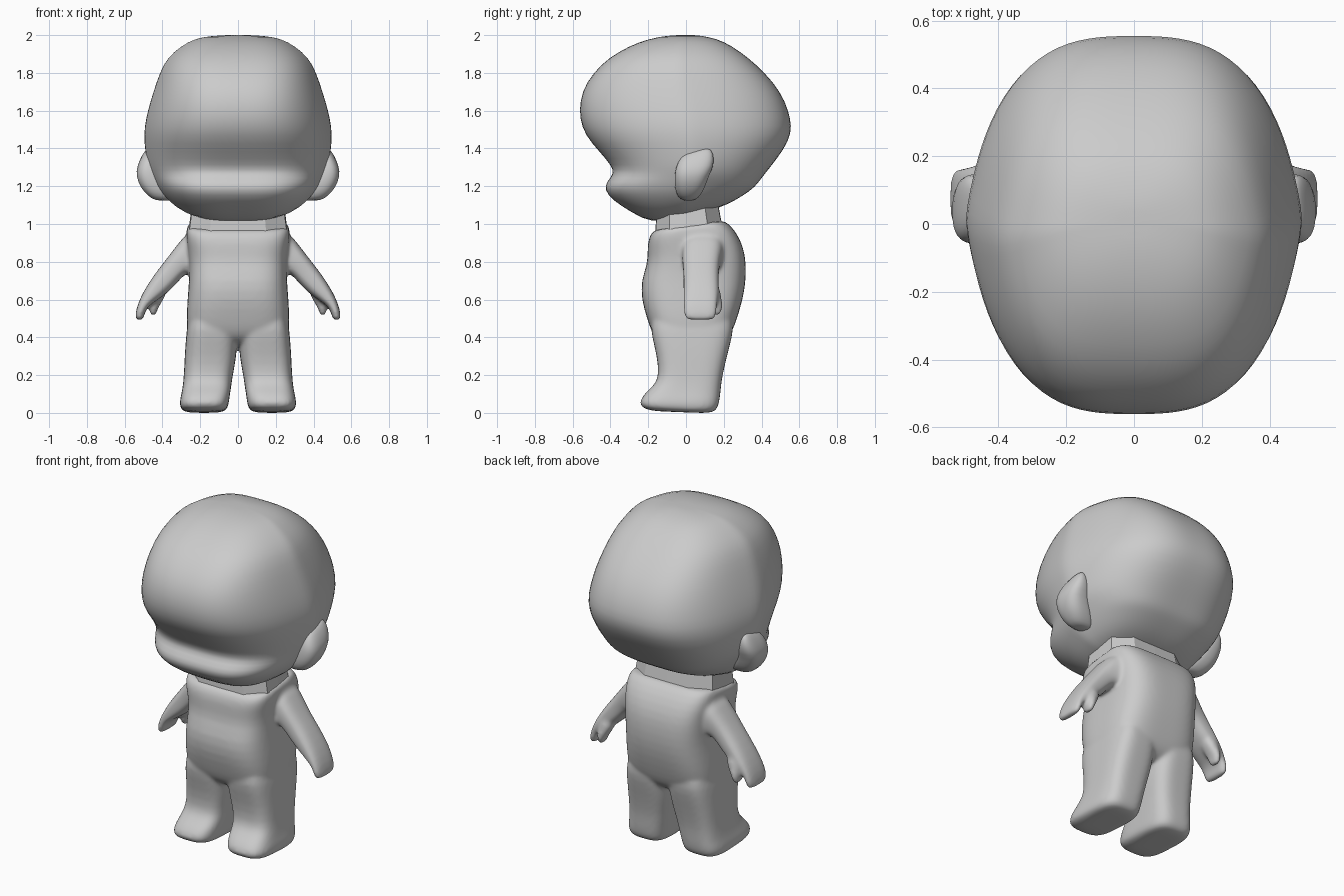
import bpy, bmesh, math
from mathutils import Vector


def loft(name, rings, sides=32, mirror=False, smooth=True, pinch=0.0):
    """Skin rings of (end_a, end_b, half_width_vector, squareness); close both ends.
    pinch narrows each ring towards its two ends."""
    bm = bmesh.new()
    loops = []
    for a, b, w, n in rings:
        a, b, w = Vector(a), Vector(b), Vector(w)
        mid, u = (a + b) / 2, (a - b) / 2
        loop = []
        for i in range(sides):
            t = 2 * math.pi * i / sides
            c, s = math.cos(t), math.sin(t)
            r = (abs(c) ** n + abs(s) ** n) ** (-1 / n)
            loop.append(bm.verts.new(mid + u * c * r + w * s * r * (1 - pinch * abs(c * r))))
        loops.append(loop)
    for p, q in zip(loops, loops[1:]):
        for i in range(sides):
            j = (i + 1) % sides
            bm.faces.new((p[i], p[j], q[j], q[i]))
    for loop in (loops[0], loops[-1]):
        tip = bm.verts.new(sum((v.co for v in loop), Vector()) / sides)
        for i in range(sides):
            bm.faces.new((loop[i], loop[(i + 1) % sides], tip))
    bmesh.ops.recalc_face_normals(bm, faces=bm.faces)
    for f in bm.faces:
        f.smooth = smooth
    mesh = bpy.data.meshes.new(name)
    bm.to_mesh(mesh)
    bm.free()
    ob = bpy.data.objects.new(name, mesh)
    bpy.context.collection.objects.link(ob)
    if mirror:
        ob.modifiers.new("Mirror", 'MIRROR').use_mirror_merge = False
    if smooth:
        sub = ob.modifiers.new("Subdivision", 'SUBSURF')
        sub.levels = sub.render_levels = 1
    return ob


def side_rings(table):
    """Rows: front y, front z, back y, back z, centre x, half width, squareness."""
    return [((x, fy, fz), (x, by, bz), (hw, 0, 0), n)
            for fy, fz, by, bz, x, hw, n in table]


def limb_rings(table):
    """Rows: upper x, upper z, lower x, lower z, centre y, half depth."""
    return [((ux, y, uz), (lx, y, lz), (0, d, 0), 3.2)
            for ux, uz, lx, lz, y, d in table]


# head: big cranium, notch under the brow, wide muzzle, sloping underside
loft("head", side_rings([
    (-.06, 2.0, .06, 2.0, 0, .08, 3),
    (-.14, 1.992, .12, 1.99, 0, .19, 3.2),
    (-.25, 1.965, .20, 1.968, 0, .265, 3.4),
    (-.36, 1.91, .29, 1.91, 0, .345, 3.4),
    (-.445, 1.85, .365, 1.85, 0, .397, 3.4),
    (-.53, 1.75, .465, 1.75, 0, .435, 3.2),
    (-.562, 1.65, .525, 1.65, 0, .467, 3.1),
    (-.563, 1.56, .553, 1.56, 0, .491, 3),
    (-.535, 1.47, .56, 1.48, 0, .503, 3),
    (-.455, 1.38, .515, 1.39, 0, .495, 3),
    (-.395, 1.31, .445, 1.30, 0, .482, 3.1),
    (-.38, 1.265, .405, 1.25, 0, .462, 3.3),
    (-.42, 1.225, .375, 1.21, 0, .438, 3.6),
    (-.432, 1.18, .35, 1.185, 0, .417, 3.6),
    (-.388, 1.125, .315, 1.16, 0, .388, 3.4),
    (-.285, 1.06, .26, 1.125, 0, .335, 3.4),
    (-.18, 1.003, .18, 1.085, 0, .25, 3)]), 48, pinch=.19)

# ears: narrow rim at the top, broad middle, lobe turned inwards
loft("ear", side_rings([
    (.0, 1.375, .12, 1.405, .465, .02, 3),
    (-.03, 1.35, .145, 1.38, .47, .038, 3),
    (-.055, 1.30, .15, 1.31, .473, .062, 3),
    (-.06, 1.25, .12, 1.255, .465, .075, 3),
    (-.06, 1.19, .10, 1.19, .43, .085, 3),
    (-.045, 1.145, .075, 1.15, .40, .075, 2.8),
    (-.02, 1.125, .05, 1.125, .38, .06, 2.5)]), 20, mirror=True)

# neck: plain faceted tube
loft("neck", side_rings([
    (-.165, .93, .20, .95, 0, .265, 5),
    (-.155, 1.07, .165, 1.13, 0, .245, 5)]), 12, smooth=False)

# torso: slim shoulders, round belly and back
torso = loft("body", side_rings([
    (-.12, .97, .16, 1.01, 0, .23, 5),
    (-.165, .975, .205, 1.025, 0, .27, 5),
    (-.20, .93, .265, .96, 0, .275, 4.5),
    (-.203, .86, .303, .88, 0, .265, 4),
    (-.203, .79, .317, .80, 0, .258, 3.8),
    (-.238, .70, .317, .70, 0, .258, 3.6),
    (-.235, .60, .30, .60, 0, .267, 3.6),
    (-.206, .50, .27, .50, 0, .272, 3.8),
    (-.183, .43, .245, .43, 0, .268, 3.6),
    (-.15, .385, .21, .385, 0, .25, 3.4),
    (-.09, .355, .15, .355, 0, .2, 3)]), 40)

# legs running straight into the feet
leg = loft("leg", side_rings([
    (-.15, .56, .22, .56, .135, .10, 4),
    (-.19, .48, .255, .48, .137, .130, 4),
    (-.179, .40, .243, .40, .140, .135, 4),
    (-.153, .30, .216, .30, .145, .137, 4),
    (-.143, .20, .193, .20, .157, .129, 4),
    (-.163, .15, .186, .15, .163, .128, 4),
    (-.218, .105, .181, .10, .170, .128, 4),
    (-.247, .06, .175, .05, .180, .131, 4),
    (-.238, .03, .16, .01, .180, .125, 4),
    (-.19, .01, .125, -.002, .180, .095, 3.5)]), 28, mirror=True)

# arms tapering to flat mitten hands
arm = loft("arm", limb_rings([
    (.18, .98, .16, .70, .10, .12),
    (.265, .965, .235, .74, .09, .11),
    (.34, .865, .275, .745, .08, .1),
    (.39, .80, .32, .69, .08, .093),
    (.445, .73, .377, .632, .08, .093),
    (.50, .645, .437, .59, .08, .093),
    (.534, .57, .483, .56, .075, .088),
    (.545, .515, .497, .515, .075, .086),
    (.54, .49, .505, .49, .075, .075)]), 24, mirror=True)

# thumbs at the inner back edge of the hands
thumb = loft("thumb", limb_rings([
    (.44, .69, .37, .65, .135, .042),
    (.46, .62, .40, .59, .145, .045),
    (.468, .565, .428, .55, .15, .045),
    (.468, .52, .433, .515, .15, .036)]), 16, mirror=True)

# fuse torso and limbs into one softly blended body
bpy.ops.object.select_all(action='DESELECT')
for part in (torso, leg, arm, thumb):
    part.select_set(True)
bpy.context.view_layer.objects.active = torso
bpy.ops.object.convert(target='MESH')
bpy.ops.object.join()
body = bpy.context.view_layer.objects.active
remesh = body.modifiers.new("Fuse", 'REMESH')
remesh.mode = 'VOXEL'
remesh.voxel_size = .01
remesh.use_smooth_shade = True
soften = body.modifiers.new("Soften", 'SMOOTH')
soften.factor = .5
soften.iterations = 12
